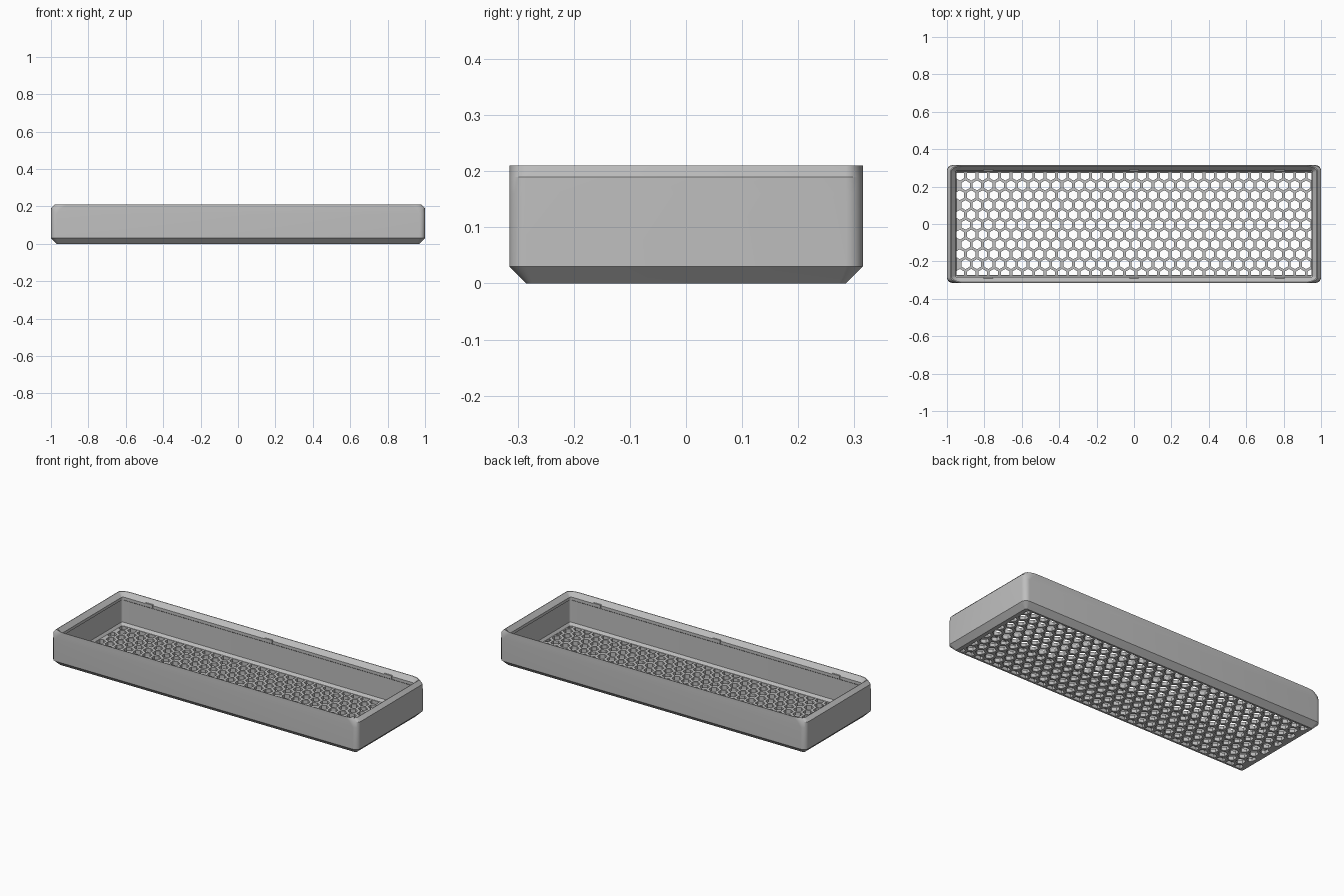
import bpy, bmesh, math
from mathutils import Vector

cube = bpy.data.objects.get("Cube")
if cube:
    bpy.data.objects.remove(cube, do_unlink=True)

grey = bpy.data.materials.new("plain_grey")
grey.use_nodes = True
colour = (0.52, 0.52, 0.52, 1)
grey.diffuse_color = colour
grey.node_tree.nodes["Principled BSDF"].inputs["Base Color"].default_value = colour


def finish(bm, name):
    bmesh.ops.recalc_face_normals(bm, faces=bm.faces[:])
    mesh = bpy.data.meshes.new(name)
    bm.to_mesh(mesh)
    bm.free()
    mesh.materials.append(grey)
    obj = bpy.data.objects.new(name, mesh)
    bpy.context.scene.collection.objects.link(obj)
    return obj


def ring(bm, hx, hy, rx, ry, z, steps=6):
    """Rectangle with elliptical corners."""
    verts = []
    for quarter, (sx, sy) in enumerate([(1, 1), (-1, 1), (-1, -1), (1, -1)]):
        for i in range(steps + 1):
            a = (quarter + i / steps) * math.pi / 2
            verts.append(bm.verts.new((sx * (hx - rx) + rx * math.cos(a),
                                       sy * (hy - ry) + ry * math.sin(a), z)))
    return verts


# Tray body: sections run up the outside, over the rim and down the inside
FLOOR = 0.02
sections = [
    (0.97, 0.285, 0.012, 0.012, 0),
    (1, 0.315, 0.03, 0.03, 0.03),
    (1, 0.315, 0.03, 0.03, 0.16),
    (1, 0.315, 0.055, 0.03, 0.19),
    (0.98, 0.315, 0.07, 0.03, 0.21),
    (0.977, 0.311, 0.068, 0.03, 0.21),
    (0.955, 0.287, 0.012, 0.012, 0.185),
    (0.955, 0.287, 0.012, 0.012, 0.168),
    (0.96, 0.29, 0.012, 0.012, 0.165),
    (0.96, 0.29, 0.012, 0.012, 0.035),
    (0.95, 0.278, 0.008, 0.008, FLOOR),
]
bm = bmesh.new()
rings = [ring(bm, *s) for s in sections]
for low, high in zip(rings, rings[1:]):
    for i in range(len(low)):
        j = (i + 1) % len(low)
        bm.faces.new((low[i], low[j], high[j], high[i]))
bm.faces.new(rings[0])
bm.faces.new(rings[-1])
tray = finish(bm, "tray_body")

# Honeycomb cutter: staggered hexagonal prisms trimmed to the floor area
PITCH, HOLE = 0.0607, 0.0265
ROW = PITCH * math.sqrt(3) / 2
bm = bmesh.new()
for row in range(-5, 6):
    shift = PITCH / 2 if row % 2 else 0
    for col in range(-17, 18):
        cx, cy = col * PITCH + shift + 0.01, row * ROW - 0.004
        if abs(cx) > 0.955 or abs(cy) > 0.275:
            continue
        base = [bm.verts.new((cx + HOLE * math.sin(k * math.pi / 3),
                              cy + HOLE * math.cos(k * math.pi / 3), -0.02))
                for k in range(6)]
        face = bm.faces.new(base)
        up = bmesh.ops.extrude_face_region(bm, geom=[face])["geom"]
        for v in up:
            if isinstance(v, bmesh.types.BMVert):
                v.co.z = FLOOR + 0.012
for axis, limit in ((Vector((1, 0, 0)), 0.948), (Vector((0, 1, 0)), 0.274)):
    for side in (-1, 1):
        bmesh.ops.bisect_plane(bm, geom=bm.verts[:] + bm.edges[:] + bm.faces[:],
                               plane_co=axis * side * limit,
                               plane_no=axis * side, clear_outer=True)
        bmesh.ops.holes_fill(bm, edges=[e for e in bm.edges if e.is_boundary])
cutter = finish(bm, "honeycomb_cutter")
cutter.hide_render = True

cut = tray.modifiers.new("honeycomb", 'BOOLEAN')
cut.operation = 'DIFFERENCE'
cut.solver = 'EXACT'
cut.object = cutter

# Bake the holes, then remove the helper
bpy.context.view_layer.update()
graph = bpy.context.evaluated_depsgraph_get()
baked = bpy.data.meshes.new_from_object(tray.evaluated_get(graph))
tray.modifiers.clear()
tray.data = baked
bpy.data.objects.remove(cutter, do_unlink=True)

# Small catches along the inside of both long walls
for side, label in ((-1, "front"), (1, "back")):
    for n, x in enumerate((-0.78, 0, 0.78)):
        bm = bmesh.new()
        bmesh.ops.create_cube(bm, size=1)
        for v in bm.verts:
            v.co = Vector((v.co.x * 0.05 + x, v.co.y * 0.016 + side * 0.291,
                           v.co.z * 0.018 + 0.181))
        finish(bm, f"{label}_catch_{n + 1}")

# Smooth rounded corners, crisp edges elsewhere
bpy.ops.object.select_all(action='DESELECT')
tray.select_set(True)
bpy.context.view_layer.objects.active = tray
bpy.ops.object.shade_smooth_by_angle(angle=math.radians(25))
